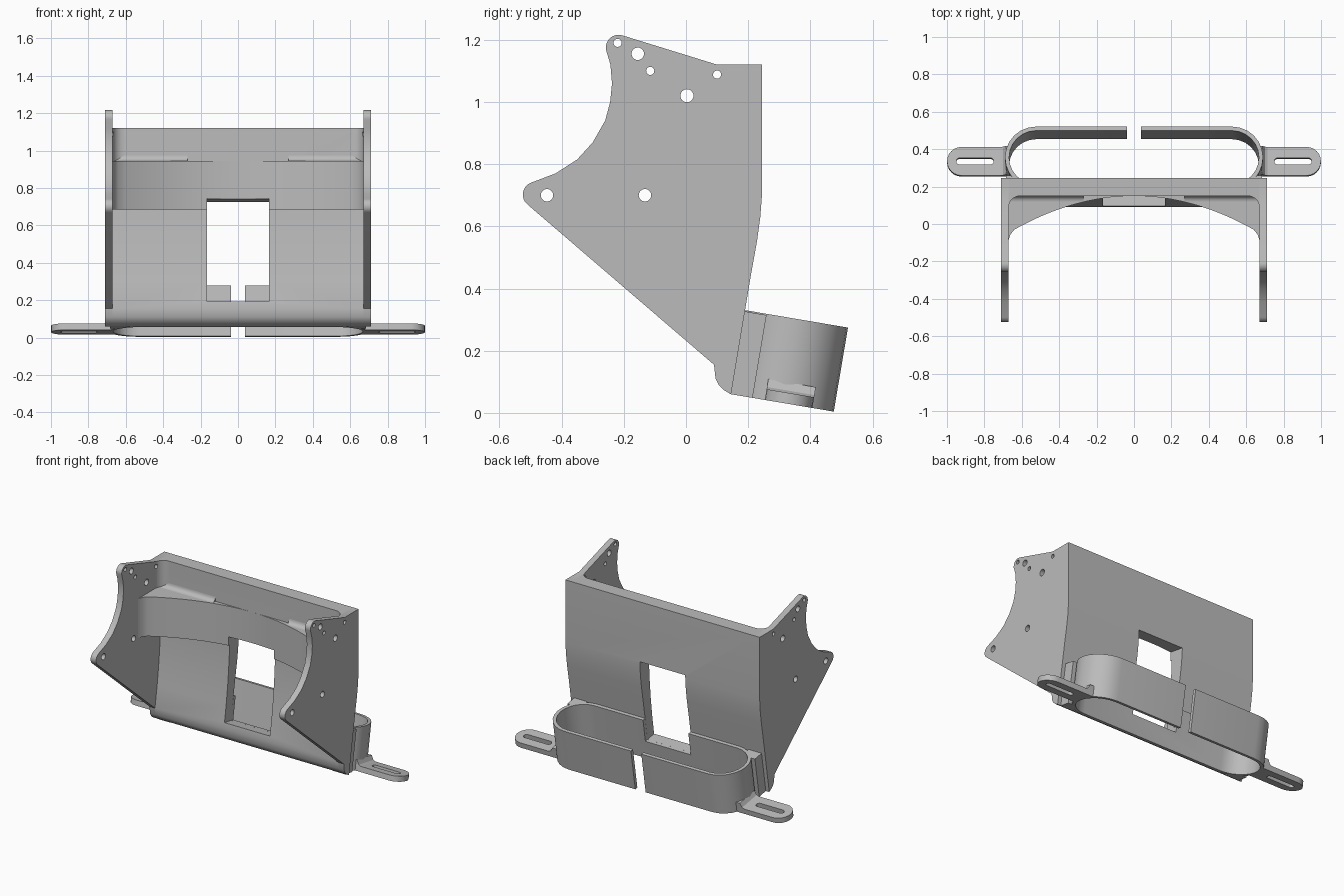
import bpy, bmesh, math
from mathutils import Matrix

cube = bpy.data.objects.get("Cube")
if cube:
    bpy.data.objects.remove(cube, do_unlink=True)

grey = bpy.data.materials.new("plain_grey")
grey.use_nodes = True
grey.diffuse_color = (0.5, 0.5, 0.5, 1)
grey.node_tree.nodes["Principled BSDF"].inputs["Base Color"].default_value = (0.5, 0.5, 0.5, 1)

AXES = {"x": lambda a, b, t: (t, a, b),
        "y": lambda a, b, t: (a, t, b),
        "z": lambda a, b, t: (a, b, t)}
TILT = Matrix.Rotation(math.radians(-9.6), 4, "X")
CLAMP = Matrix.Translation((0, 0.145, 0.06)) @ TILT


def prism(name, pts, axis, lo, hi, matrix=None):
    """Extrude a flat outline along one axis."""
    bm = bmesh.new()
    face = bm.faces.new([bm.verts.new(AXES[axis](a, b, lo)) for a, b in pts])
    moved = bmesh.ops.extrude_face_region(bm, geom=[face])["geom"]
    step = AXES[axis](0, 0, hi - lo)
    bmesh.ops.translate(bm, verts=[v for v in moved if isinstance(v, bmesh.types.BMVert)], vec=step)
    bmesh.ops.recalc_face_normals(bm, faces=bm.faces)
    if matrix:
        bm.transform(matrix)
    mesh = bpy.data.meshes.new(name)
    bm.to_mesh(mesh)
    bm.free()
    mesh.materials.append(grey)
    obj = bpy.data.objects.new(name, mesh)
    bpy.context.collection.objects.link(obj)
    return obj


def cut(obj, *cutters):
    bpy.context.view_layer.objects.active = obj
    for c in cutters:
        mod = obj.modifiers.new("cut", "BOOLEAN")
        mod.operation = "DIFFERENCE"
        mod.solver = "EXACT"
        mod.object = c
        bpy.ops.object.modifier_apply(modifier=mod.name)


def arc(cx, cy, r, start, end, n=12):
    steps = [math.radians(start + (end - start) * i / n) for i in range(n + 1)]
    return [(cx + r * math.cos(t), cy + r * math.sin(t)) for t in steps]


def slot(x0, x1, cy, r):
    """Outline with rounded ends."""
    return arc(x1 - r, cy, r, -90, 90) + arc(x0 + r, cy, r, 90, 270)


def box(x0, x1, y0, y1):
    return [(x0, y0), (x1, y0), (x1, y1), (x0, y1)]


# Shared outlines in the side plane
back_edge = [(0.145, 0.06), (0.19, 0.33), (0.21, 0.45), (0.228, 0.55),
             (0.239, 0.63), (0.245, 0.71), (0.245, 1.12)]
toe = [(0.09, 0.155), (0.095, 0.11), (0.105, 0.09), (0.122, 0.073)]

# Side plates with screw holes
plate_outline = (back_edge + [(0.10, 1.12)] + arc(-0.217, 1.175, 0.041, 73, 190, 8)
                 + [(-0.243, 1.12), (-0.238, 1.06), (-0.244, 1.0), (-0.26, 0.94), (-0.3, 0.87),
                    (-0.35, 0.815), (-0.42, 0.77)]
                 + arc(-0.484, 0.702, 0.041, 110, 232, 8) + toe)
holes = [(-0.22, 1.19, 0.013), (-0.155, 1.155, 0.02), (-0.115, 1.10, 0.013), (0.10, 1.088, 0.013),
         (0.003, 1.02, 0.021), (-0.447, 0.70, 0.02), (-0.132, 0.70, 0.02)]
drills = [prism("drill", arc(y, z, r, 0, 345, 23), "x", -0.8, 0.8) for y, z, r in holes]
parts, helpers = [], list(drills)
for side, s in (("right", -1), ("left", 1)):
    plate = prism(side + "_plate", plate_outline, "x", s * 0.67, s * 0.71)
    cut(plate, *drills)
    parts.append(plate)

# Back wall, leaning in at the bottom
wall = prism("back_wall", back_edge + [(0.15, 1.12), (0.15, 0.72), (0.145, 0.6), (0.132, 0.45),
                                       (0.113, 0.3)] + toe, "x", -0.67, 0.67)

# Hollowed rib across the inside of the wall
n = 32
xs = [-0.64 + 1.28 * i / n for i in range(n + 1)]
curve = [(x, 0.15 - 0.44 * x * x) for x in xs]
rib = prism("curved_rib", [(-0.67, 0.16), (-0.67, -0.085), (-0.66, -0.055)] + curve
            + [(0.66, -0.055), (0.67, -0.085), (0.67, 0.16)], "z", 0.685, 0.945)

# Inside fillets between wall, plates and rib
for side, s in (("right", -1), ("left", 1)):
    corner = [(s * 0.67, 0.15)] + [(s * x, y) for x, y in arc(0.61, 0.09, 0.06, 0, 90, 8)]
    fillet = prism(side + "_corner_fillet", corner, "z", 0.945, 1.12)
    cut(fillet, drills[3])
    parts.append(fillet)
    cove = [(0.15, 0.945)] + arc(0.12, 0.975, 0.03, 0, -90, 6)
    parts.append(prism(side + "_rib_fillet", cove, "x", s * 0.27, s * 0.67))

# Strap clamp behind the foot of the wall
clamp = prism("clamp_ring", slot(-0.69, 0.69, 0.1675, 0.1675), "z", 0, 0.274, CLAMP)
bore = prism("bore", slot(-0.668, 0.668, 0.1675, 0.1455), "z", -0.1, 0.4, CLAMP)
gap = prism("gap", box(-0.038, 0.038, 0.2, 0.5), "z", -0.1, 0.4, CLAMP)
window = prism("window", box(-0.166, 0.166, -0.15, 0.17), "z", -0.275, 0.275,
               Matrix.Translation((0, 0.13, 0.465)) @ TILT)
helpers += [bore, gap, window]
cut(clamp, bore, gap, window)
cut(wall, window)
cut(rib, window)
parts += [wall, rib, clamp]

# Slotted ears and the blocks that join the clamp to the wall
for side, s in (("right", -1), ("left", 1)):
    tab = [(0.6, 0.11), (0.7, 0.11)] + arc(0.922, 0.1875, 0.0775, -90, 90) + [(0.6, 0.265)]
    ear = prism(side + "_ear", [(s * x, y) for x, y in tab], "z", 0, 0.035, CLAMP)
    hole = prism("ear_slot", [(s * x, y) for x, y in slot(0.75, 0.95, 0.1875, 0.018)],
                 "z", -0.1, 0.2, CLAMP)
    wedge = prism(side + "_ear_gusset", [(s * 0.62, 0.03), (s * 0.725, 0.03), (s * 0.7, 0.042),
                                         (s * 0.685, 0.068), (s * 0.62, 0.068)],
                  "y", 0.11, 0.265, CLAMP)
    block = prism(side + "_clamp_block", [(s * x, y) for x, y in box(0.59, 0.685, -0.005, 0.07)],
                  "z", 0, 0.27, CLAMP)
    cut(ear, hole, bore)
    cut(wedge, bore)
    cut(block, bore)
    helpers.append(hole)
    parts += [ear, wedge, block]

for h in helpers:
    bpy.data.objects.remove(h, do_unlink=True)

# Smooth the rounded faces, keep hard edges
bpy.ops.object.select_all(action="DESELECT")
for p in parts:
    p.select_set(True)
bpy.context.view_layer.objects.active = wall
bpy.ops.object.shade_smooth_by_angle(angle=math.radians(30))
